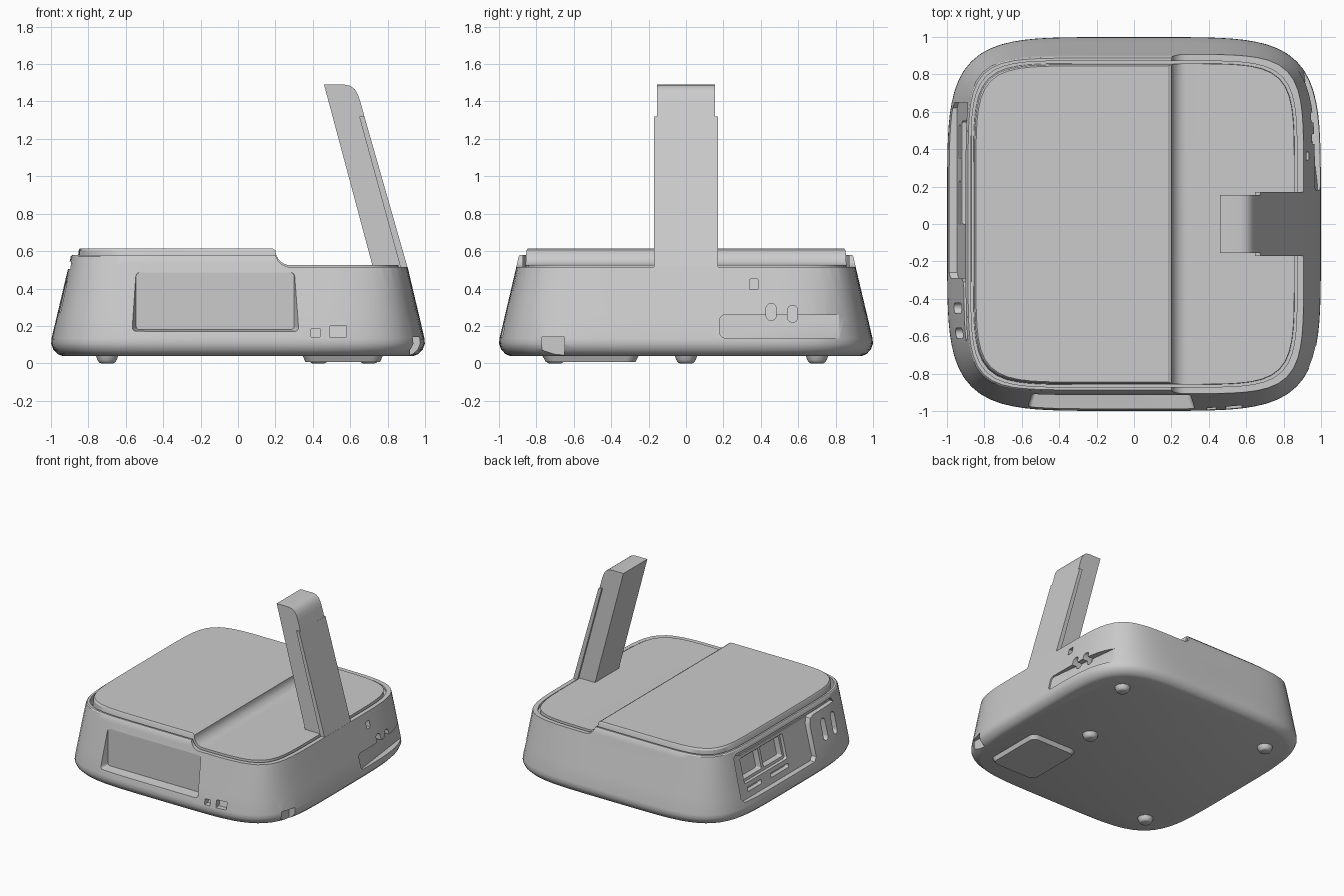
import bpy, bmesh, math
from mathutils import Vector

cube = bpy.data.objects.get("Cube")
if cube:
    bpy.data.objects.remove(cube, do_unlink=True)

grey = bpy.data.materials.new("light grey plastic")
grey.use_nodes = True
COLOUR = (0.6, 0.6, 0.6, 1)
grey.diffuse_color = COLOUR
grey.node_tree.nodes["Principled BSDF"].inputs["Base Color"].default_value = COLOUR


def finish(bm, name):
    bmesh.ops.recalc_face_normals(bm, faces=bm.faces)
    if bm.calc_volume(signed=True) < 0:
        bmesh.ops.reverse_faces(bm, faces=bm.faces)
    mesh = bpy.data.meshes.new(name)
    bm.to_mesh(mesh)
    bm.free()
    mesh.materials.append(grey)
    obj = bpy.data.objects.new(name, mesh)
    bpy.context.collection.objects.link(obj)
    return obj


def activate(obj):
    bpy.ops.object.select_all(action='DESELECT')
    obj.select_set(True)
    bpy.context.view_layer.objects.active = obj


def loft(name, rings, steps=128):
    """Stack of squircle rings given as (height, half size, squareness)."""
    bm = bmesh.new()
    loops = []
    for z, half, n in rings:
        loop = []
        for i in range(steps):
            a = math.tau * i / steps
            c, s = math.cos(a), math.sin(a)
            r = half * (abs(c) ** n + abs(s) ** n) ** (-1 / n)
            loop.append(bm.verts.new((r * c, r * s, z)))
        loops.append(loop)
    for low, high in zip(loops, loops[1:]):
        for i in range(steps):
            j = (i + 1) % steps
            bm.faces.new((low[i], low[j], high[j], high[i]))
    bm.faces.new(loops[0])
    bm.faces.new(loops[-1])
    return finish(bm, name)


def prism(name, points, place, w0, w1, flare=1.0):
    """Extrude a 2D outline between two depths; flare widens the far end."""
    bm = bmesh.new()
    cu = sum(p[0] for p in points) / len(points)
    cv = sum(p[1] for p in points) / len(points)
    near = [bm.verts.new(place(u, v, w0)) for u, v in points]
    far = [bm.verts.new(place(cu + (u - cu) * flare, cv + (v - cv) * flare, w1))
           for u, v in points]
    bm.faces.new(near)
    bm.faces.new(far)
    for i in range(len(points)):
        j = (i + 1) % len(points)
        bm.faces.new((near[i], near[j], far[j], far[i]))
    return finish(bm, name)


def rounded(u0, u1, v0, v1, r, steps=6):
    corners = ((u1 - r, v1 - r), (u0 + r, v1 - r), (u0 + r, v0 + r), (u1 - r, v0 + r))
    return [(cu + r * math.cos(math.pi / 2 * (k + i / steps)),
             cv + r * math.sin(math.pi / 2 * (k + i / steps)))
            for k, (cu, cv) in enumerate(corners) for i in range(steps + 1)]


def volume(mesh):
    bm = bmesh.new()
    bm.from_mesh(mesh)
    amount = bm.calc_volume()
    bm.free()
    return amount


def cut(obj, cutter):
    """Subtract the cutter, trying the next solver if the solid collapses."""
    before = obj.data.copy()
    for solver in ('MANIFOLD', 'EXACT', 'FLOAT'):
        mod = obj.modifiers.new("cut", 'BOOLEAN')
        mod.operation = 'DIFFERENCE'
        mod.solver = solver
        mod.object = cutter
        activate(obj)
        bpy.ops.object.modifier_apply(modifier=mod.name)
        if 0.6 < volume(obj.data) / volume(before) < 0.99999:
            break
        obj.data = before.copy()
    bpy.data.objects.remove(cutter, do_unlink=True)


def smooth(obj, angle=30):
    activate(obj)
    bpy.ops.object.shade_smooth_by_angle(angle=math.radians(angle))


# Frames that follow the sloping walls: u along, v up, w inward
def wall(z):
    return 1.0 - (z - 0.12) * 0.235


def on_left(u, v, w):
    return Vector((wall(v) - w, u, v))


def on_right(u, v, w):
    return Vector((w - wall(v), u, v))


def on_front(u, v, w):
    return Vector((u, w - wall(v), v))


def across(u, v, w):
    return Vector((u, w, v))


def step_cutter(floor):
    arc = [(0.28 - 0.08 * math.sin(a), floor + 0.08 - 0.08 * math.cos(a))
           for a in [math.pi / 2 * i / 8 for i in range(9)]]
    lip = [(0.195, 0.607), (0.18, 0.6165), (0.18, 0.75)]
    return prism("step_cutter", arc + lip + [(1.2, 0.75), (1.2, floor)], across, -1.2, 1.2)


# Main housing with lowered deck and a groove around the lid
body = loft("housing", [(0.04, 0.94, 5), (0.05, 0.965, 5), (0.075, 0.988, 5),
                        (0.105, 0.999, 5), (0.133, 0.997, 5), (0.253, 0.969, 5.4),
                        (0.383, 0.938, 6), (0.532, 0.903, 6.8), (0.572, 0.894, 7),
                        (0.58, 0.887, 7)])
cut(body, step_cutter(0.515))
cut(body, loft("groove_cutter", [(0.496, 0.872, 7), (0.7, 0.872, 7)]))

# Front display recess, upright panel with flared sides
cut(body, prism("display_cutter", rounded(-0.545, 0.3, 0.18, 0.485, 0.02),
                lambda u, v, w: Vector((u, -0.908 - w, v)), 0, 0.2, 1.15))

# Front ports
for box in ((0.39, 0.44, 0.14, 0.185), (0.49, 0.58, 0.14, 0.2)):
    cut(body, prism("port_cutter", rounded(*box, 0.004), on_front, -0.1, 0.05))

# Stepped connector bay in the -x wall
bay = [(0.65, 0.2), (0.65, 0.52), (0.62, 0.545), (-0.6, 0.545), (-0.63, 0.505),
       (-0.35, 0.505), (-0.31, 0.49), (-0.29, 0.45), (-0.29, 0.2), (-0.26, 0.17), (0.62, 0.17)]
cut(body, prism("bay_cutter", bay, on_right, -0.1, 0.043))
cut(body, prism("socket_frame_cutter", rounded(0.0, 0.55, 0.28, 0.475, 0.015), on_right, -0.1, 0.07))
for y0, y1 in ((0.02, 0.26), (0.29, 0.53)):
    cut(body, prism("socket_cutter", rounded(y0, y1, 0.3, 0.455, 0.01), on_right, -0.1, 0.12))
for y0, y1 in ((0.0, 0.23), (0.35, 0.53)):
    cut(body, prism("slot_cutter", rounded(y0, y1, 0.215, 0.247, 0.008), on_right, -0.1, 0.08))
for y in (-0.45, -0.585):
    cut(body, prism("oval_cutter", rounded(y - 0.028, y + 0.028, 0.27, 0.44, 0.027),
                    on_right, -0.1, 0.07))

# Flat grip panel, oval holes and small window in the +x wall
cut(body, prism("grip_cutter", rounded(0.18, 0.87, 0.136, 0.26, 0.03),
                lambda u, v, w: Vector((wall(v) - 0.012 - (u - 0.18) * 0.12 + w, u, v)), 0, 0.2))
for y, z in ((0.455, 0.275), (0.57, 0.265)):
    cut(body, prism("hole_cutter", rounded(y - 0.027, y + 0.027, z - 0.045, z + 0.045, 0.026),
                    on_left, -0.1, 0.09))
cut(body, prism("window_cutter", rounded(0.34, 0.385, 0.395, 0.45, 0.005), on_left, -0.1, 0.04))

# Lock notch at the front corner
cut(body, prism("notch_cutter", [(-0.77, 0.0), (-0.65, 0.0), (-0.65, 0.14), (-0.77, 0.14)],
                lambda u, v, w: Vector((w, u, v)), 0.92, 1.2))
smooth(body)

# Stepped lid
lid = loft("lid", [(0.49, 0.859, 7), (0.602, 0.853, 7), (0.615, 0.845, 7)])
cut(lid, step_cutter(0.525))
smooth(lid)

# Leaning arm with a rounded top corner, and its wider back plate
arm = prism("arm", [(0.733, 0.47), (0.46, 1.49), (0.57, 1.49), (0.6, 1.484), (0.625, 1.465),
                    (0.642, 1.435), (0.654, 1.4), (0.895, 0.515), (0.895, 0.47)],
            across, -0.155, 0.155)
smooth(arm)
prism("arm_back_plate", [(0.648, 1.32), (0.676, 1.32), (0.906, 0.515), (0.906, 0.47),
                         (0.868, 0.47), (0.868, 0.515)], across, -0.17, 0.17)

# Bottom hatch
prism("bottom_hatch", rounded(0.36, 0.76, -0.75, -0.27, 0.05),
      lambda u, v, w: Vector((u, v, w)), 0.008, 0.045, 1.08)

# Domed feet
for i, (x, y) in enumerate(((0.7, 0.7), (-0.7, 0.7), (-0.7, -0.7), (0.43, 0.0))):
    foot = loft("foot_%d" % (i + 1), [(0, 0.032, 2), (0.004, 0.042, 2), (0.018, 0.052, 2),
                                      (0.05, 0.062, 2)], 32)
    foot.location = (x, y, 0)
    smooth(foot, 50)
